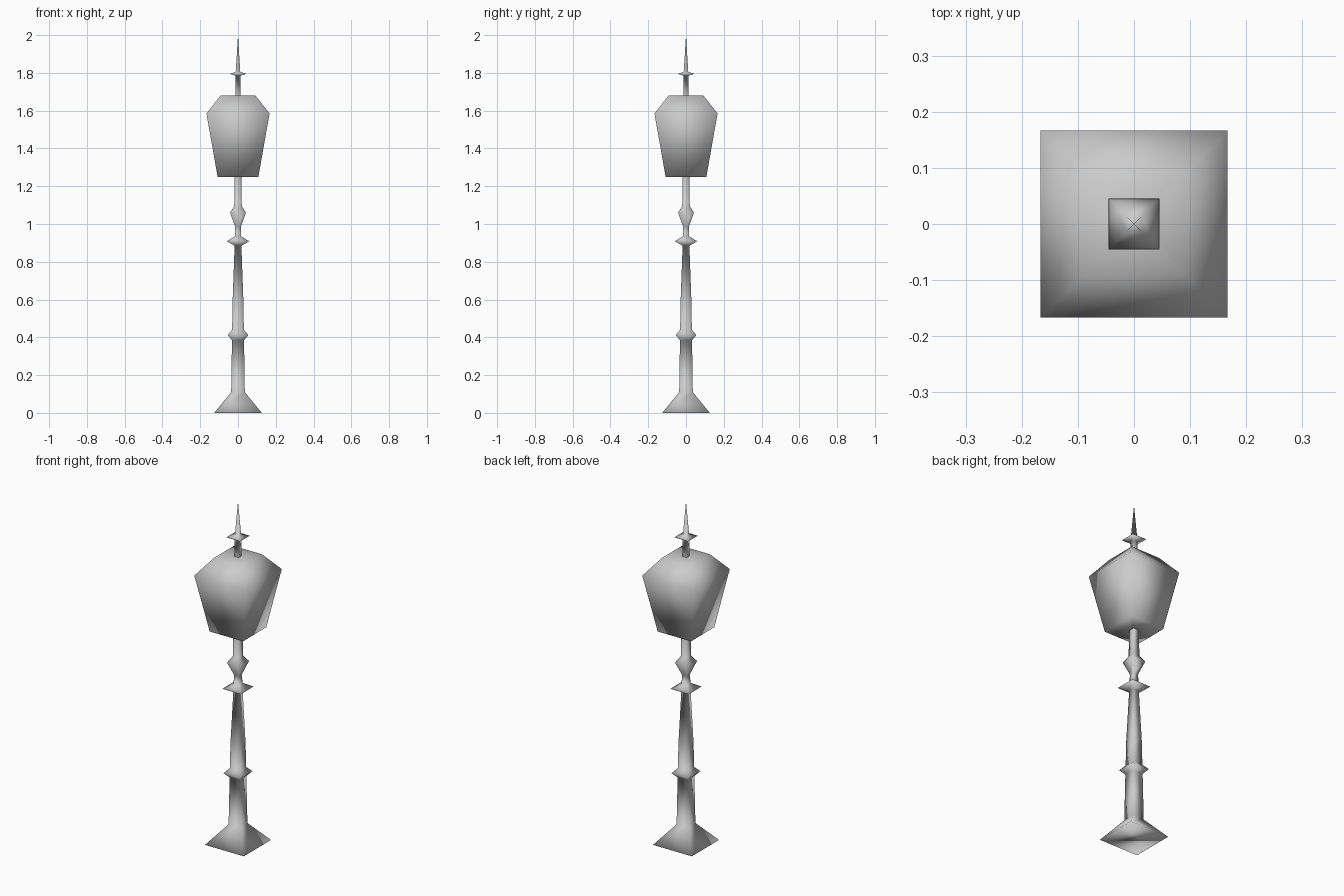
import bpy, bmesh

if "Cube" in bpy.data.objects:
    bpy.data.objects.remove(bpy.data.objects["Cube"])


def square_loft(name, profile, cap_bottom=False, cap_top=False):
    """Loft square sections through (half width, height) points; 0 makes a tip."""
    bm = bmesh.new()
    rings = []
    for r, z in profile:
        if r == 0:
            rings.append([bm.verts.new((0, 0, z))] * 4)
        else:
            rings.append([bm.verts.new((sx * r, sy * r, z))
                          for sx, sy in ((-1, -1), (1, -1), (1, 1), (-1, 1))])
    for lo, hi in zip(rings, rings[1:]):
        for i in range(4):
            j = (i + 1) % 4
            loop = [lo[i], lo[j], hi[j], hi[i]]
            bm.faces.new(list(dict.fromkeys(loop)))
    if cap_bottom:
        bm.faces.new(rings[0][::-1])
    if cap_top:
        bm.faces.new(rings[-1])
    # The whole lamp is softly shaded across its square corners
    for f in bm.faces:
        f.smooth = True
    mesh = bpy.data.meshes.new(name)
    bm.to_mesh(mesh)
    bm.free()
    obj = bpy.data.objects.new(name, mesh)
    bpy.context.collection.objects.link(obj)
    return obj


# Flared foot, lower shaft, collars, tapered shaft and bulb
square_loft("post", [
    (0.126, 0.0), (0.036, 0.11), (0.032, 0.385), (0.055, 0.412),
    (0.031, 0.44), (0.029, 0.58), (0.018, 0.885), (0.06, 0.908),
    (0.017, 0.935), (0.015, 0.985), (0.042, 1.06), (0.02, 1.095),
    (0.018, 1.25)], cap_bottom=True)

# Lantern body with flat underside, sloping roof and flat top
square_loft("lantern", [
    (0.018, 1.25), (0.108, 1.25), (0.167, 1.585),
    (0.092, 1.68), (0.013, 1.68)])

# Finial stem, flange and spike
square_loft("finial", [
    (0.013, 1.68), (0.013, 1.785), (0.045, 1.795),
    (0.012, 1.806), (0.0, 2.0)])
